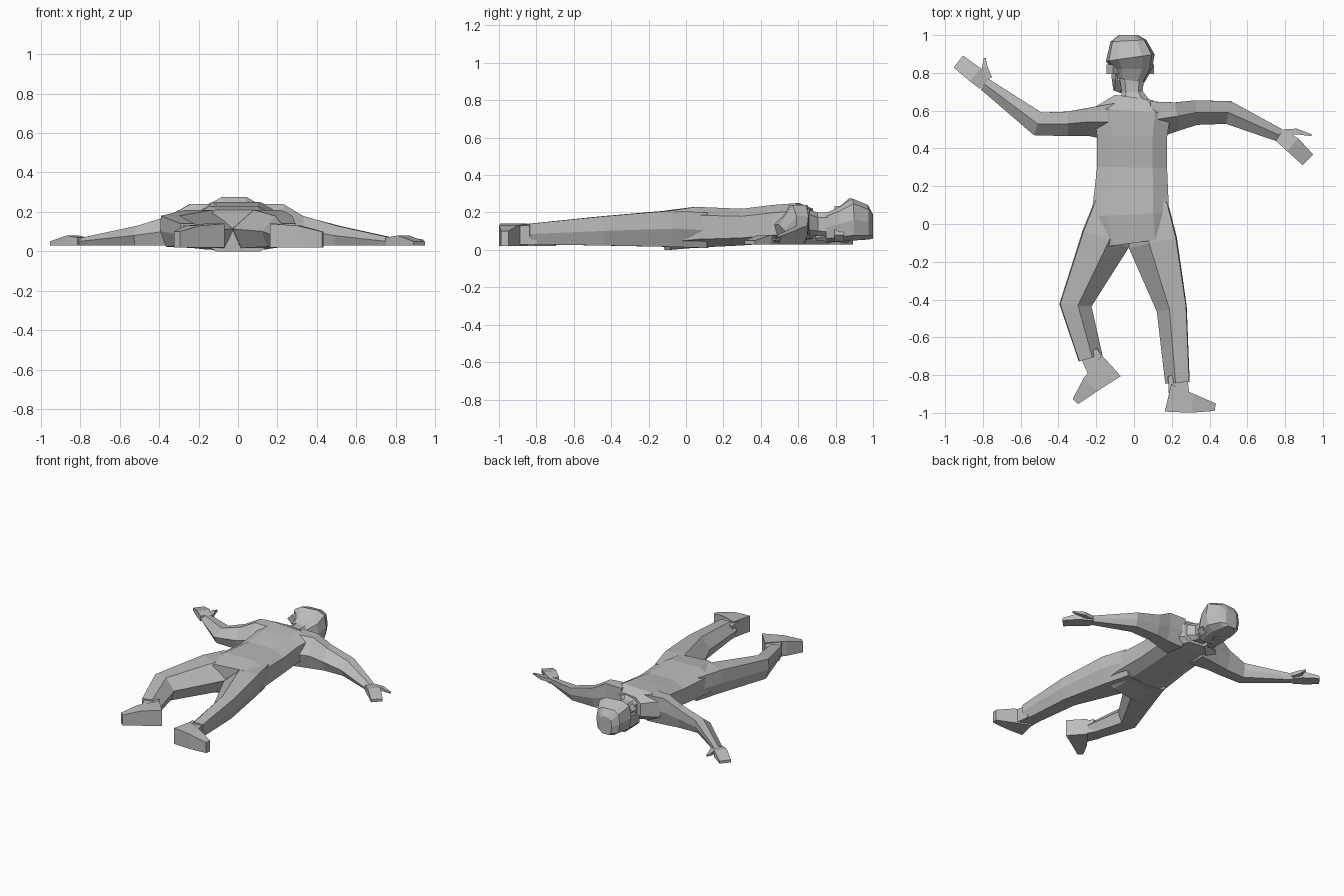
import bpy, bmesh
from math import cos, sin, pi, copysign
from mathutils import Vector, Matrix

cube = bpy.data.objects.get("Cube")
if cube:
    bpy.data.objects.remove(cube, do_unlink=True)

# One plain grey for the whole figure
grey = bpy.data.materials.new("plain grey")
grey.use_nodes = True
colour = (.5, .5, .5, 1)
grey.diffuse_color = colour
grey.node_tree.nodes["Principled BSDF"].inputs["Base Color"].default_value = colour


def finish(bm, name):
    """Turn the bmesh into a flat-shaded grey object."""
    bmesh.ops.recalc_face_normals(bm, faces=bm.faces)
    mesh = bpy.data.meshes.new(name)
    bm.to_mesh(mesh)
    bm.free()
    mesh.materials.append(grey)
    part = bpy.data.objects.new(name, mesh)
    bpy.context.collection.objects.link(part)


def squared(value):
    """Push a sine or cosine outwards, so that a polygon becomes boxier."""
    return copysign(abs(value) ** .6, value)


def cross_section(sides):
    """Flat-topped boxy polygon spanning -1 to 1 both ways."""
    angles = [pi / 2 + pi * (2 * i + 1) / sides for i in range(sides)]
    corners = [(squared(cos(a)), squared(sin(a))) for a in angles]
    wide = max(across for across, up in corners)
    tall = max(up for across, up in corners)
    return [(across / wide, up / tall) for across, up in corners]


def limb(name, path, widths, tops, sides, bottoms, lean=0):
    """Skin mitred cross-sections along a path on the ground plane.

    The bottom height runs evenly between two values, and lean shifts the
    top of each section sideways by a share of its width.
    """
    path = [Vector(point) for point in path]
    steps = [(b - a).normalized() for a, b in zip(path, path[1:])]
    before, after = steps[:1] + steps, steps + steps[-1:]
    start, end = bottoms
    bm = bmesh.new()
    rings = []
    for i, (centre, width, top) in enumerate(zip(path, widths, tops)):
        along = (before[i] + after[i]).normalized()
        mitre = width / 2 / along.dot(after[i])
        normal = Vector((-along.y, along.x))
        bottom = start + (end - start) * i / (len(path) - 1)
        ring = []
        for across, up in cross_section(sides):
            # Only the upper corners lean
            shift = across + lean * max(up, 0) * (1 - across * lean)
            spot = centre + normal * mitre * shift
            height = bottom + (top - bottom) * (up + 1) / 2
            ring.append(bm.verts.new((spot.x, spot.y, height)))
        rings.append(ring)
    for ring, following in zip(rings, rings[1:]):
        for i in range(sides):
            bm.faces.new((ring[i - 1], ring[i], following[i], following[i - 1]))
    bm.faces.new(rings[0])
    bm.faces.new(rings[-1])
    finish(bm, name)


def pair(part, left, right, widths, tops, sides=4, bottoms=(.03, .03), lean=0):
    """Left and right parts share their shape but follow their own pose."""
    limb("left_" + part, left, widths, tops, sides, bottoms, lean)
    limb("right_" + part, right, widths, tops, sides, bottoms, -lean)


# Trunk and neck
limb("torso", [(0, -.1), (-.02, .05), (-.01, .3), (-.01, .46), (-.01, .6), (0, .67)],
     widths=[.38, .41, .37, .37, .41, .2], tops=[.21, .23, .22, .24, .25, .22],
     sides=8, bottoms=(0, .06))
limb("neck", [(0, .64), (-.01, .7), (-.01, .8)],
     widths=[.17, .11, .14], tops=[.22, .2, .2], sides=8, bottoms=(.08, .07))

# Head turned to its right, with jaw and ears
limb("head", [(-.02, .76), (-.01, .82), (-.02, .88), (-.03, .97), (-.03, 1)],
     widths=[.15, .21, .26, .19, .1], tops=[.2, .23, .275, .24, .19],
     sides=10, bottoms=(.04, .06))
limb("jaw", [(-.09, .7), (-.07, .76), (-.05, .86)],
     widths=[.04, .1, .15], tops=[.11, .17, .2], sides=8, bottoms=(.05, .04))
for name, side in (("left_ear", 1), ("right_ear", -1)):
    place = Vector((-.02, .82, .14)) + side * Vector((.09, 0, -.06))
    bm = bmesh.new()
    bmesh.ops.create_cube(bm, size=.05, matrix=Matrix.Translation(place)
                          @ Matrix.Rotation(pi / 4, 4, "Y"))
    finish(bm, name)

# Arms, hands and thumbs
pair("arm", left=[(.1, .55), (.23, .57), (.33, .59), (.5, .59), (.77, .47)],
     right=[(-.1, .54), (-.24, .54), (-.35, .53), (-.51, .53), (-.79, .74)],
     widths=[.2, .15, .13, .12, .07], tops=[.24, .24, .18, .13, .07],
     sides=6, lean=.5)
pair("hand", left=[(.77, .47), (.84, .42), (.92, .34)],
     right=[(-.79, .74), (-.84, .79), (-.93, .86)],
     widths=[.07, .09, .08], tops=[.07, .08, .05])
pair("thumb", left=[(.78, .48), (.86, .49), (.94, .47)],
     right=[(-.77, .77), (-.79, .83), (-.79, .88)],
     widths=[.04, .03, .01], tops=[.07, .07, .06], bottoms=(.04, .05))

# Legs, ending in a trouser cuff over the ankles
pair("leg", left=[(.07, .1), (.1, -.1), (.2, -.45), (.23, -.84)],
     right=[(-.1, .1), (-.15, -.08), (-.31, -.43), (-.23, -.71)],
     widths=[.22, .26, .16, .13], tops=[.2, .21, .18, .14],
     sides=6, bottoms=(.01, .03), lean=.4)
pair("ankle", left=[(.23, -.8), (.24, -.92)], right=[(-.24, -.68), (-.19, -.78)],
     widths=[.1, .11], tops=[.13, .13])

# Feet, pointing outwards from heel to toe
pair("foot", left=[(.18, -.92), (.31, -.95), (.43, -.97)],
     right=[(-.12, -.75), (-.23, -.85), (-.31, -.94)],
     widths=[.15, .1, .04], tops=[.14, .13, .1], bottoms=(.02, .02))
